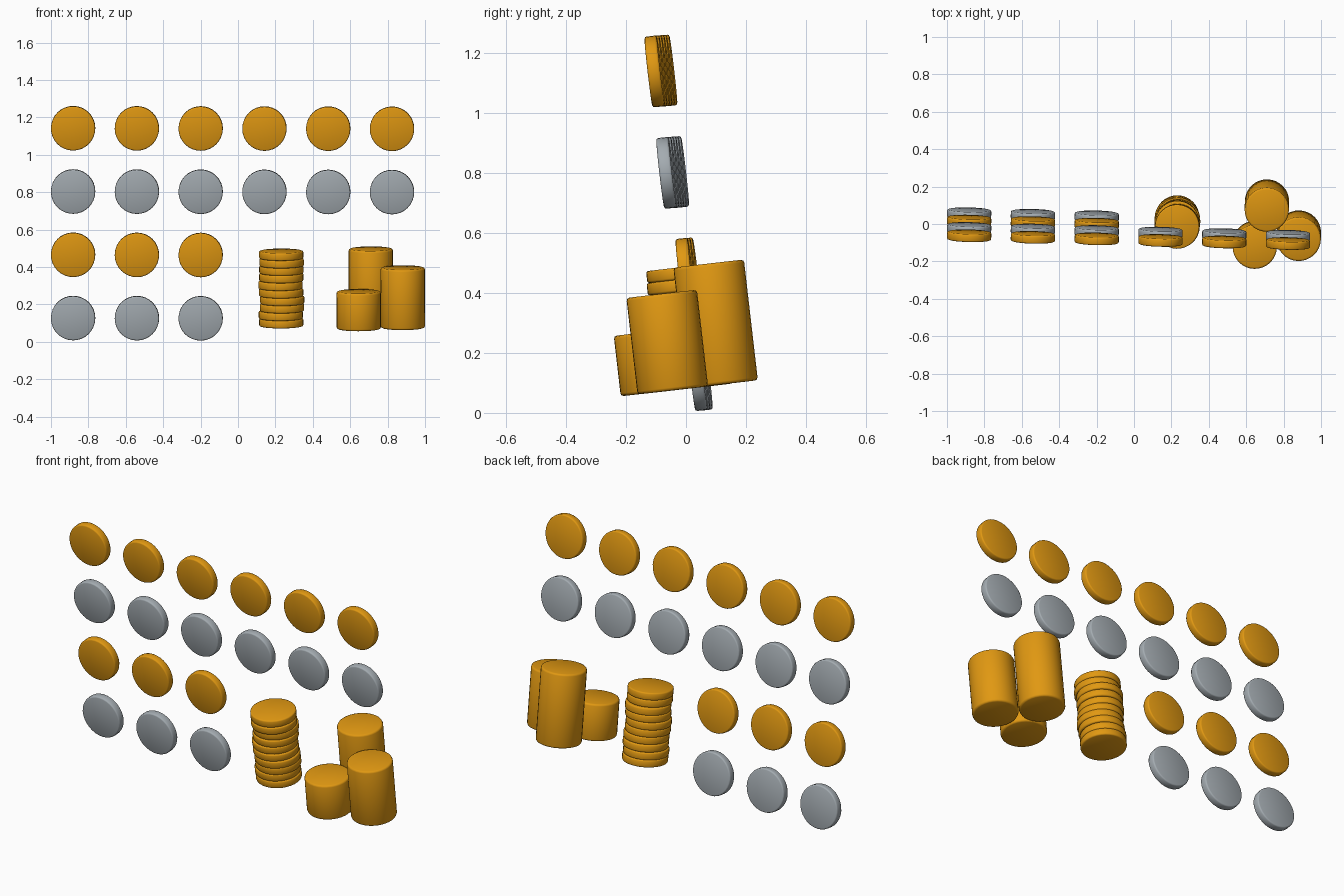
import bpy, bmesh, math, random
from mathutils import Matrix, Vector

if "Cube" in bpy.data.objects:
    bpy.data.objects.remove(bpy.data.objects["Cube"])

random.seed(4)
R = 0.1185      # coin radius
T = 0.0405      # coin thickness
TILT = Matrix.Rotation(math.radians(-1.4), 4, 'Z') @ Matrix.Rotation(math.radians(6.6), 4, 'X')
UPRIGHT = TILT @ Matrix.Rotation(math.radians(90), 4, 'X')


def material(name, color):
    m = bpy.data.materials.new(name)
    m.diffuse_color = (*color, 1)
    m.use_nodes = True
    m.node_tree.nodes["Principled BSDF"].inputs["Base Color"].default_value = m.diffuse_color
    return m


gold = material("gold", (0.75, 0.315, 0.006))
silver = material("silver", (0.37, 0.41, 0.44))


def disc(name, centre, height, rotation, mat, bevel=0.007):
    """Round-edged disc or cylinder centred on a point."""
    bm = bmesh.new()
    bmesh.ops.create_cone(bm, cap_ends=True, segments=32, radius1=R, radius2=R, depth=height)
    rims = [e for e in bm.edges if abs(e.verts[0].co.z - e.verts[1].co.z) < 1e-5]
    bmesh.ops.bevel(bm, geom=rims, offset=bevel, segments=2, profile=0.5, affect='EDGES')
    for f in bm.faces:
        f.smooth = True
    mesh = bpy.data.meshes.new(name)
    bm.to_mesh(mesh)
    bm.free()
    mesh.materials.append(mat)
    ob = bpy.data.objects.new(name, mesh)
    ob.matrix_world = Matrix.Translation(centre) @ rotation
    bpy.context.collection.objects.link(ob)


# Rows of upright coins: gold and silver alternate, lower rows are half length
for row, count in enumerate((6, 6, 3, 3)):
    mat = (gold, silver)[row % 2]
    for i in range(count):
        centre = Vector((-0.8815 + 0.341 * i,
                         -0.063 + 0.0393 * row - 0.0083 * i,
                         1.142 - 0.3383 * row - 0.0006 * i))
        disc(f"{mat.name}_coin_{row + 1}_{i + 1}", centre, 0.042, UPRIGHT, mat)

up = TILT.to_3x3() @ Vector((0, 0, 1))

# Untidy stack of ten coins
for i in range(10):
    a = random.uniform(0, math.tau)
    jitter = TILT.to_3x3() @ Vector((math.cos(a), math.sin(a), 0)) * random.uniform(0.002, 0.008)
    centre = Vector((0.231, 0.034, 0.084)) + up * (T * (i + 0.5)) + jitter
    disc(f"stacked_coin_{i + 1}", centre, T, TILT, gold)

# Three neat coin columns: bottom centre and number of coins
for name, base, coins in (("tall_column", (0.711, 0.122, 0.0955), 10),
                          ("middle_column", (0.8815, -0.044, 0.075), 8),
                          ("short_column", (0.646, -0.100, 0.069), 5)):
    h = coins * T
    disc(name, Vector(base) + up * (h / 2), h, TILT, gold, 0.010)
